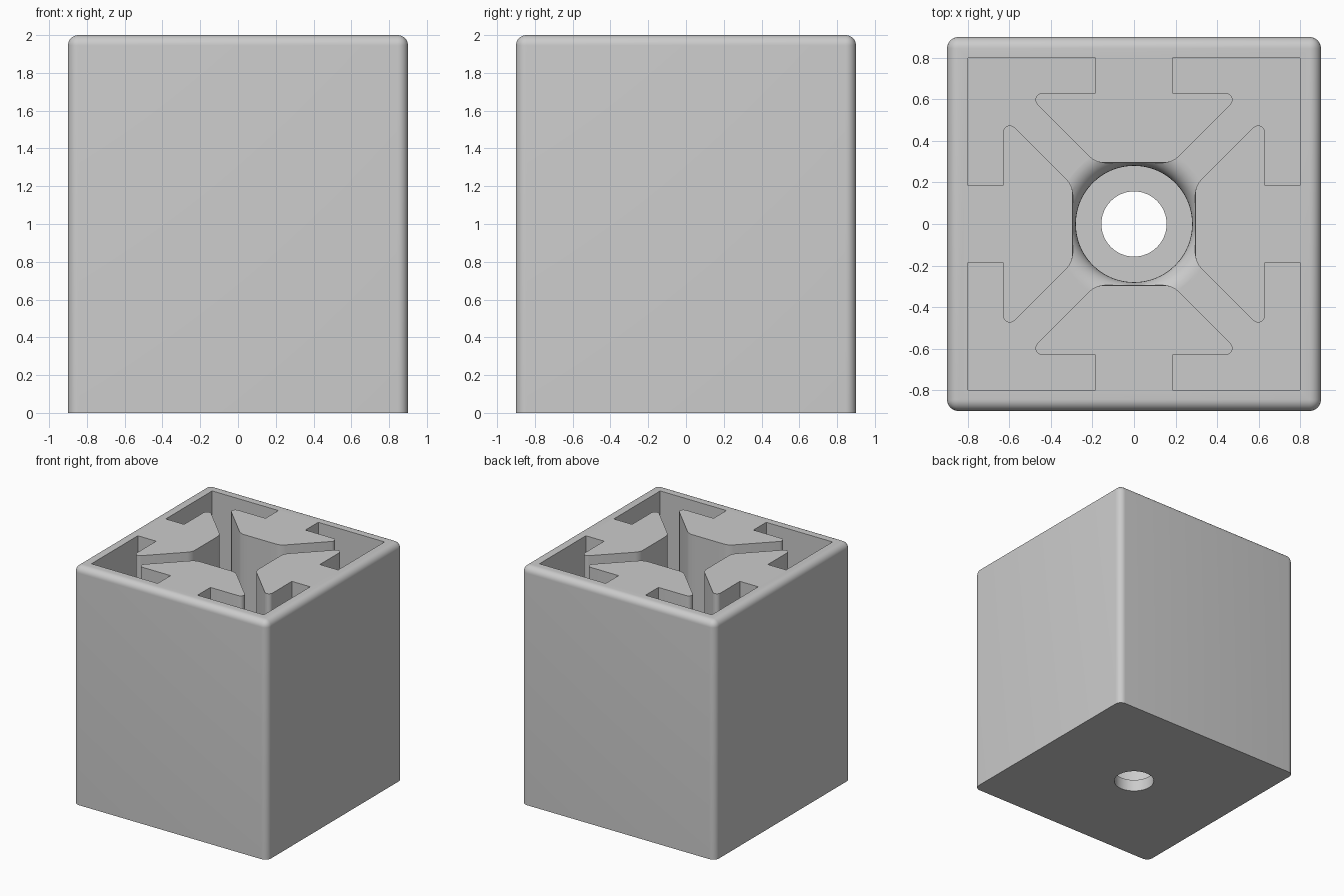
import bpy
import bmesh
from math import tan, pi
from mathutils import Vector, Matrix

cube = bpy.data.objects.get("Cube")
if cube:
    bpy.data.objects.remove(cube)

HALF, HEIGHT, EDGE = 0.9, 2.0, 0.055
INNER = 0.8      # inside face of the outer wall
FLOOR = 0.4      # bottom of the socket
BASE = 0.1       # thickness under the bolt head
COLOUR = (0.6, 0.6, 0.6, 1)

grey = bpy.data.materials.new("light grey")
grey.use_nodes = True
grey.diffuse_color = COLOUR
grey.node_tree.nodes["Principled BSDF"].inputs["Base Color"].default_value = COLOUR


def make_object(name, bm, helper=False):
    bmesh.ops.recalc_face_normals(bm, faces=bm.faces)
    mesh = bpy.data.meshes.new(name)
    bm.to_mesh(mesh)
    bm.free()
    mesh.materials.append(grey)
    ob = bpy.data.objects.new(name, mesh)
    bpy.context.collection.objects.link(ob)
    ob.hide_render = helper
    return ob


def boolean(ob, cutter, operation):
    mod = ob.modifiers.new(operation.title(), 'BOOLEAN')
    mod.object, mod.operation, mod.solver = cutter, operation, 'EXACT'
    bpy.context.view_layer.objects.active = ob
    bpy.ops.object.modifier_apply(modifier=mod.name)


def rounded(corners, steps=8):
    """Replace each (x, y, radius) corner with an arc."""
    out = []
    for i, (x, y, r) in enumerate(corners):
        p = Vector((x, y))
        if not r:
            out.append(p)
            continue
        a = (Vector(corners[i - 1][:2]) - p).normalized()
        b = (Vector(corners[(i + 1) % len(corners)][:2]) - p).normalized()
        half = a.angle(b) / 2
        reach = r / tan(half)
        centre = p + (a + b).normalized() * (reach ** 2 + r ** 2) ** 0.5
        start = (p + a * reach - centre).normalized()
        end = (p + b * reach - centre).normalized()
        out += [centre + r * start.slerp(end, k / steps) for k in range(steps + 1)]
    return out


def prism(name, outline, low, high):
    bm = bmesh.new()
    face = bm.faces.new([bm.verts.new((p.x, p.y, low)) for p in outline])
    top = bmesh.ops.extrude_face_region(bm, geom=[face])["geom"]
    bmesh.ops.translate(bm, vec=(0, 0, high - low),
                        verts=[v for v in top if isinstance(v, bmesh.types.BMVert)])
    return make_object(name, bm, True)


# Outer block: rounded box, sliced flat at the bottom
bm = bmesh.new()
bmesh.ops.create_cube(bm, size=1)
bmesh.ops.scale(bm, vec=(2 * HALF, 2 * HALF, HEIGHT + 0.2), verts=bm.verts)
bmesh.ops.translate(bm, vec=(0, 0, HEIGHT / 2 - 0.1), verts=bm.verts)
bmesh.ops.bevel(bm, geom=bm.edges[:], offset=EDGE, segments=8, profile=0.5, affect='EDGES')
bmesh.ops.bisect_plane(bm, geom=bm.verts[:] + bm.edges[:] + bm.faces[:],
                       plane_co=(0, 0, 0), plane_no=(0, 0, 1), clear_inner=True)
bmesh.ops.holes_fill(bm, edges=[e for e in bm.edges if e.is_boundary], sides=0)
body = make_object("socket_block", bm)

# Slotted socket outline: one side, turned four times
half_side = [(0.185, 0.295, 0.1), (0.52, 0.63, 0.032), (0.185, 0.63, 0), (0.185, INNER, 0)]
side = [(-x, y, r) for x, y, r in reversed(half_side)] + half_side + [(INNER, INNER, 0)]
corners = []
for k in range(4):
    turn = Matrix.Rotation(-k * pi / 2, 2)
    corners += [(*(turn @ Vector((x, y))), r) for x, y, r in side]
outline = rounded(corners)
socket = prism("socket_cutter", outline, FLOOR, HEIGHT + 0.1)
limit = prism("bore_limit", [p * 0.998 for p in outline], -0.2, FLOOR + 0.2)

# Bolt hole and counterbore with a rounded lip, turned around the z axis
hole, head, lip = 0.157, 0.28, 0.1
ring = head + lip + 0.01
half_profile = rounded([(0, -0.1, 0), (hole, -0.1, 0), (hole, BASE, 0), (head, BASE, 0),
                        (head, FLOOR, lip), (ring, FLOOR, 0),
                        (ring, FLOOR + 0.1, 0), (0, FLOOR + 0.1, 0)])
bm = bmesh.new()
verts = [bm.verts.new((p.x, 0, p.y)) for p in half_profile]
path = [bm.edges.new(pair) for pair in zip(verts, verts[1:])]
bmesh.ops.spin(bm, geom=verts + path, cent=(0, 0, 0), axis=(0, 0, 1),
               angle=2 * pi, steps=64)
bmesh.ops.remove_doubles(bm, verts=bm.verts, dist=0.0005)
bore = make_object("bore_cutter", bm, True)

# Cut the socket and the bore
boolean(bore, limit, 'INTERSECT')
boolean(body, socket, 'DIFFERENCE')
boolean(body, bore, 'DIFFERENCE')
for helper in (socket, limit, bore):
    bpy.data.objects.remove(helper)

bpy.ops.object.select_all(action='DESELECT')
body.select_set(True)
bpy.context.view_layer.objects.active = body
bpy.ops.object.shade_smooth_by_angle(angle=pi / 6)
